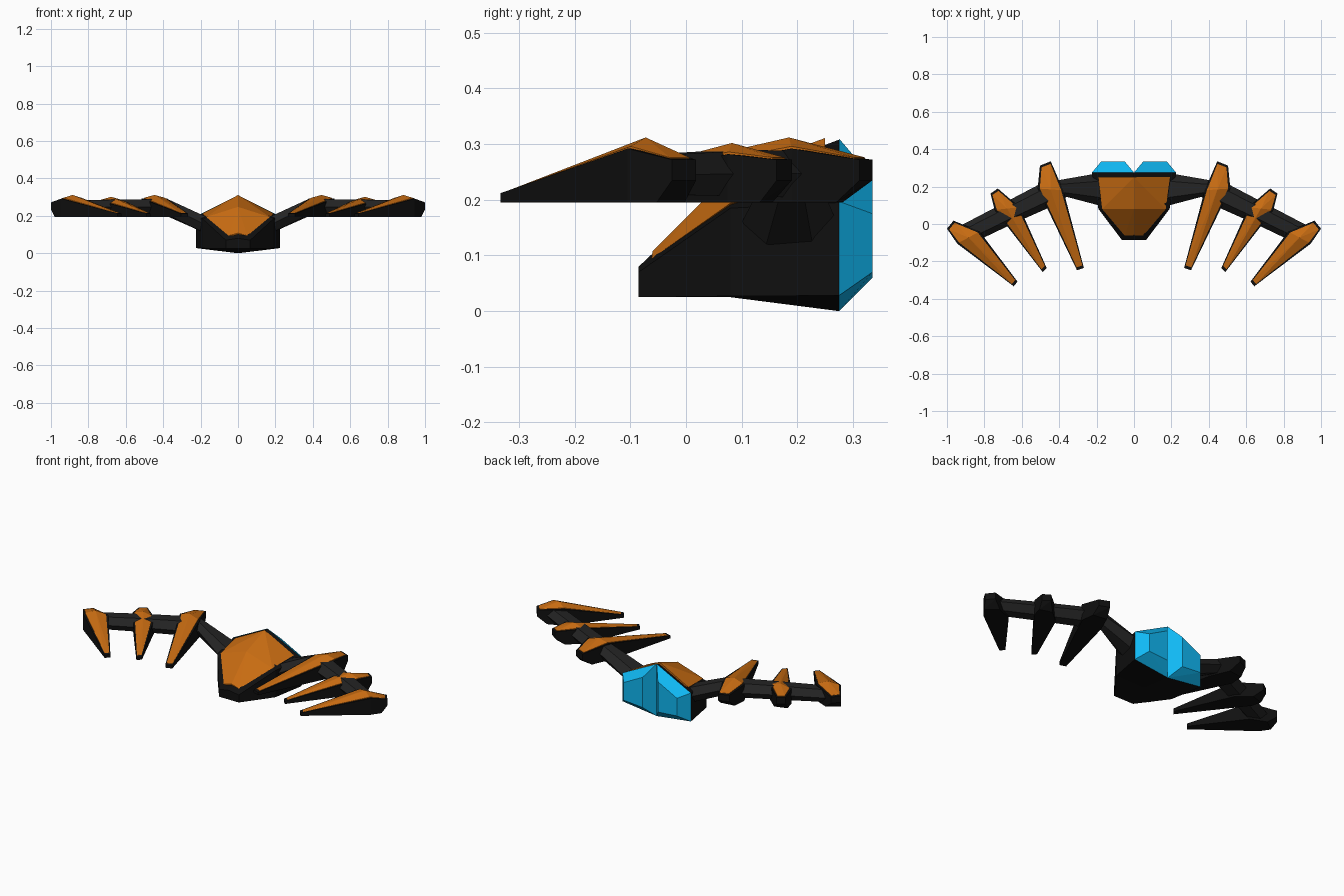
import bpy, bmesh
from mathutils import Vector

if "Cube" in bpy.data.objects:
    bpy.data.objects.remove(bpy.data.objects["Cube"])


def material(name, rgb):
    m = bpy.data.materials.new(name)
    m.diffuse_color = (*rgb, 1)
    m.use_nodes = True
    m.node_tree.nodes["Principled BSDF"].inputs["Base Color"].default_value = m.diffuse_color
    return m


BLACK = material("black", (0.005, 0.005, 0.005))
GREY = material("dark_grey", (0.017, 0.017, 0.017))
ORANGE = material("orange", (0.58, 0.15, 0.006))
CYAN = material("cyan", (0.005, 0.48, 0.9))


def finish(name, bm, mat, mirror=False):
    bmesh.ops.recalc_face_normals(bm, faces=bm.faces)
    me = bpy.data.meshes.new(name)
    bm.to_mesh(me)
    bm.free()
    me.materials.append(mat)
    ob = bpy.data.objects.new(name, me)
    bpy.context.collection.objects.link(ob)
    if mirror:
        mod = ob.modifiers.new("mirror", 'MIRROR')
        mod.use_mirror_merge = False
    return ob


def hull(name, pts, mat, mirror=False):
    bm = bmesh.new()
    for p in pts:
        bm.verts.new(p)
    res = bmesh.ops.convex_hull(bm, input=bm.verts)
    loose = [v for v in bm.verts if not v.link_faces]
    bmesh.ops.delete(bm, geom=loose, context='VERTS')
    return finish(name, bm, mat, mirror)


def loft(name, rings, mat, mirror=False):
    bm = bmesh.new()
    loops = [[bm.verts.new(p) for p in r] for r in rings]
    n = len(loops[0])
    for a, b in zip(loops, loops[1:]):
        for i in range(n):
            j = (i + 1) % n
            bm.faces.new((a[i], a[j], b[j], b[i]))
    bm.faces.new(loops[0])
    bm.faces.new(loops[-1])
    return finish(name, bm, mat, mirror)


# central hull: six-sided sections (y, half width, keel z, chine z, rim z, ridge z)
sections = [(-0.085, 0.065, 0.025, 0.025, 0.07, 0.08),
            (0.08, 0.19, 0.025, 0.027, 0.185, 0.235),
            (0.275, 0.225, 0.0, 0.028, 0.195, 0.308)]
loft("hull", [[(0, y, k), (w, y, c), (w, y, r), (0, y, t), (-w, y, r), (-w, y, c)]
              for y, w, k, c, r, t in sections], BLACK)

# faceted canopy plate
plate = [(0, -0.06, 0.108), (0, 0.08, 0.248), (0, 0.25, 0.311), (0, 0.25, 0.2)]
for s in (-1, 1):
    plate += [(s * 0.05, -0.062, 0.094), (s * 0.17, 0.08, 0.194), (s * 0.192, 0.25, 0.212)]
hull("canopy", plate, ORANGE)

# twin rear thrusters
hull("thruster", [(0, 0.275, 0), (0.225, 0.275, 0.028), (0.225, 0.275, 0.197), (0, 0.275, 0.31),
                  (0.05, 0.335, 0.06), (0.175, 0.335, 0.07), (0.175, 0.335, 0.175),
                  (0.05, 0.335, 0.24)], CYAN, True)

# bent wing arm: rings of (rear xy, front xy, centre z, half height)
rings = []
for (bx, by), (fx, fy), z, h in [((0.17, 0.275), (0.17, 0.095), 0.15, 0.045),
                                 ((0.40, 0.235), (0.36, 0.145), 0.245, 0.042),
                                 ((0.50, 0.215), (0.46, 0.085), 0.247, 0.042),
                                 ((0.71, 0.105), (0.64, 0.005), 0.247, 0.04),
                                 ((0.92, -0.005), (0.86, -0.10), 0.245, 0.036)]:
    b, f = Vector((bx, by, z)), Vector((fx, fy, z))
    up = Vector((0, 0, h))
    p, q = b.lerp(f, 0.25), b.lerp(f, 0.75)
    rings.append([b, p + up, q + up, f, q - up, p - up])
loft("wing_arm", rings, GREY, True)


# claw-like blades: outline pairs at blunt end, widest part and tip
def blade(name, end, wide, tip, peak):
    pairs = [[Vector(p) for p in pr] for pr in (end, wide, tip)]
    zs = (0.272, peak - 0.02, 0.212)
    mids = [(a + b) / 2 for a, b in pairs]
    axis = (mids[0] - mids[2]).normalized()
    body, cap = [], []
    for i, pr in enumerate(pairs):
        for p in pr:
            body.append((*p, zs[i]))
            low = p.lerp(pairs[1][pr.index(p)], 0.35) if i == 0 else p
            body.append((*low, 0.195))
            if i == 0:
                body.append((*p, 0.235))
            q = p.lerp(mids[i], 0.17) + axis * (-0.012, 0, 0.015)[i]
            cap.append((*q, zs[i] + 0.004))
            cap.append((*q, zs[i] - 0.008))
    cap.append((*mids[1], peak))
    hull(name + "_body", body, BLACK, True)
    hull(name + "_plate", cap, ORANGE, True)


blade("inner_blade", [(0.503, 0.312), (0.445, 0.335)], [(0.515, 0.19), (0.378, 0.18)],
      [(0.305, -0.247), (0.268, -0.235)], 0.312)
blade("middle_blade", [(0.767, 0.163), (0.728, 0.19)], [(0.745, 0.075), (0.612, 0.09)],
      [(0.488, -0.257), (0.467, -0.235)], 0.302)
blade("outer_blade", [(1.0, -0.025), (0.965, 0.018)], [(0.945, -0.105), (0.825, -0.04)],
      [(0.643, -0.333), (0.623, -0.308)], 0.312)
